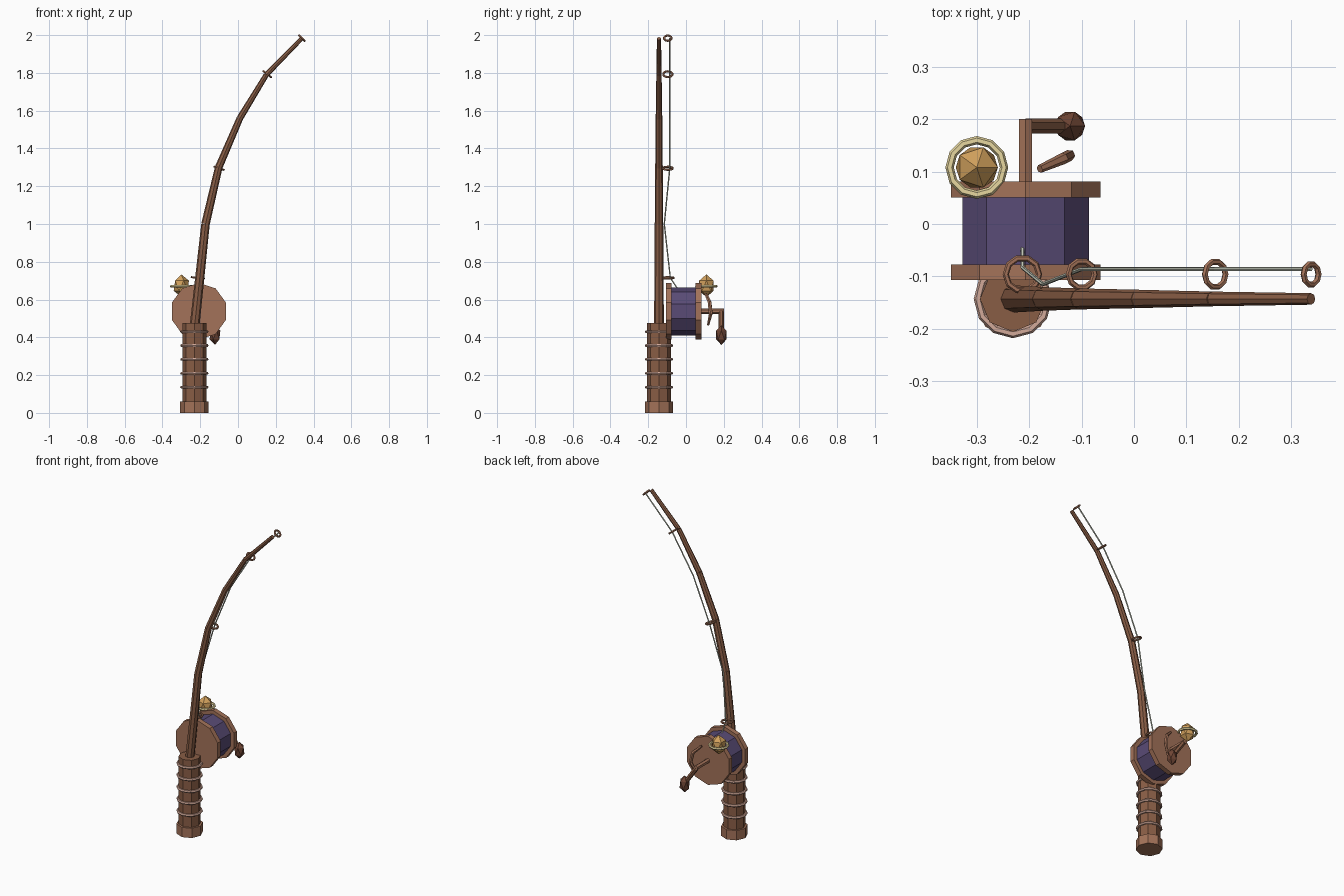
import bpy, math
from mathutils import Vector

if "Cube" in bpy.data.objects:
    bpy.data.objects.remove(bpy.data.objects["Cube"])


def mat(name, rgb):
    m = bpy.data.materials.new(name)
    m.diffuse_color = (*rgb, 1)
    m.use_nodes = True
    m.node_tree.nodes["Principled BSDF"].inputs["Base Color"].default_value = m.diffuse_color
    return m


WOOD = mat("wood", (0.25, 0.11, 0.06))
LIGHT = mat("light_wood", (0.37, 0.17, 0.10))
DARK = mat("dark_wood", (0.16, 0.06, 0.035))
WRAP = mat("wrap", (0.65, 0.40, 0.32))
PURPLE = mat("purple", (0.10, 0.07, 0.18))
GOLD = mat("gold", (0.65, 0.36, 0.11))
CREAM = mat("cream", (0.80, 0.68, 0.35))
STRING = mat("string", (0.62, 0.66, 0.55))


def finish(name, m):
    o = bpy.context.object
    o.name = name
    o.data.materials.append(m)
    return o


def cone(name, m, p, q, r1, r2, sides=8):
    """Tapered cylinder from p to q."""
    p, q = Vector(p), Vector(q)
    d = q - p
    bpy.ops.mesh.primitive_cone_add(vertices=sides, radius1=r1, radius2=r2,
                                    depth=d.length, location=(p + q) / 2)
    o = finish(name, m)
    o.rotation_mode = 'QUATERNION'
    o.rotation_quaternion = Vector((0, 0, 1)).rotation_difference(d.normalized())
    return o


def ring(name, m, loc, outer, minor, tilt=0, sides=12):
    bpy.ops.mesh.primitive_torus_add(major_segments=sides, minor_segments=6,
                                     major_radius=outer - minor, minor_radius=minor,
                                     location=loc, rotation=(0, tilt, 0))
    return finish(name, m)


def tube(name, m, pts, radius, tapers=None):
    c = bpy.data.curves.new(name, 'CURVE')
    c.dimensions = '3D'
    c.bevel_depth = radius
    c.bevel_resolution = 1
    c.use_fill_caps = True
    s = c.splines.new('POLY')
    s.use_smooth = False
    s.points.add(len(pts) - 1)
    for i, p in enumerate(pts):
        s.points[i].co = (*p, 1)
        s.points[i].radius = tapers[i] if tapers else 1
    o = bpy.data.objects.new(name, c)
    bpy.context.collection.objects.link(o)
    c.materials.append(m)


def gem(name, m, loc, scale):
    bpy.ops.mesh.primitive_ico_sphere_add(subdivisions=1, radius=1, location=loc)
    finish(name, m).scale = scale


# Grip with butt cap and cord wraps
HX, HY = -0.231, -0.143
cone("butt_cap", LIGHT, (HX, HY, 0), (HX, HY, 0.06), 0.075, 0.075)
cone("grip", WOOD, (HX, HY, 0.03), (HX, HY, 0.475), 0.063, 0.063)
for i in range(5):
    ring(f"grip_wrap_{i}", WRAP, (HX, HY, 0.136 + 0.0735 * i), 0.075, 0.008)

# Bent rod in stepped, tapering segments
path = [(-0.231, 0.45), (-0.172, 1.0), (-0.102, 1.3), (0.01, 1.56), (0.15, 1.79), (0.338, 1.982)]
rad = [0.026, 0.0225, 0.02, 0.0175, 0.014, 0.011]
for i in range(5):
    (x0, z0), (x1, z1) = path[i], path[i + 1]
    cone(f"rod_segment_{i}", WOOD, (x0, HY, z0), (x1, HY, z1), rad[i], rad[i + 1])

# Line guides beside the rod, tilted to follow its bend
for i, (x, z, r, a) in enumerate([(-0.213, 0.715, 0.038, 6), (-0.1, 1.295, 0.032, 18),
                                  (0.155, 1.793, 0.031, 38), (0.338, 1.984, 0.026, 45)]):
    ring(f"line_guide_{i}", LIGHT, (x, -0.096, z), r, 0.006, math.radians(a), 10)

# Fishing line
tube("fishing_line", STRING, [(-0.213, -0.04, 0.65), (-0.213, -0.083, 0.715), (-0.174, -0.115, 1.0),
                              (-0.1, -0.086, 1.295), (0.01, -0.086, 1.56),
                              (0.155, -0.086, 1.793), (0.338, -0.086, 1.984)], 0.004)

# Reel: ten-sided spool between two flanges
RX, RZ = -0.207, 0.538


def drum(name, m, y0, y1, r):
    bpy.ops.mesh.primitive_cylinder_add(vertices=10, radius=r, depth=y1 - y0,
                                        location=(RX, (y0 + y1) / 2, RZ),
                                        rotation=(math.pi / 2, 0, 0))
    finish(name, m)


drum("spool", PURPLE, -0.09, 0.065, 0.127)
drum("front_flange", LIGHT, -0.107, -0.077, 0.15)
drum("back_flange", LIGHT, 0.051, 0.081, 0.15)

# Crank with knob
cone("crank_shaft", LIGHT, (RX, 0.07, RZ), (RX, 0.2, RZ), 0.014, 0.014, 6)
cone("crank_arm", WOOD, (RX, 0.187, RZ), (-0.125, 0.187, 0.42), 0.014, 0.014, 6)
gem("crank_knob", DARK, (-0.122, 0.187, 0.412), (0.032, 0.032, 0.052))

# Curved hook on the back flange
tube("hook", LIGHT, [(-0.18, 0.105, 0.63), (-0.135, 0.125, 0.585),
                     (-0.123, 0.131, 0.525), (-0.15, 0.117, 0.465)], 0.011, [0.7, 1, 1, 0.6])

# Gold finial in its ring
gem("finial_gem", GOLD, (-0.3, 0.108, 0.673), (0.045, 0.045, 0.06))
ring("finial_ring", CREAM, (-0.3, 0.108, 0.67), 0.06, 0.008)
